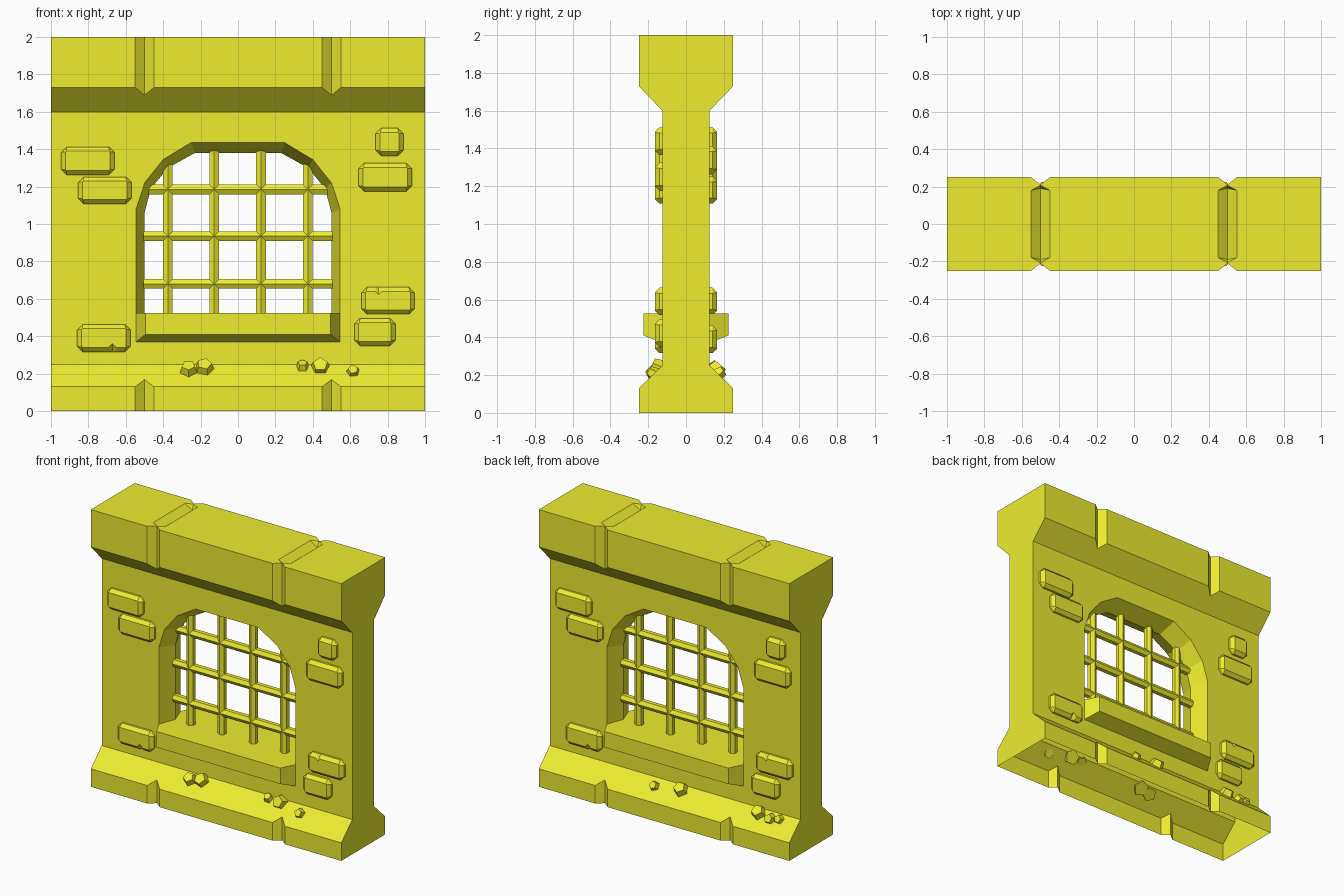
import bpy, bmesh, random
from math import radians, pi, cos, sin
from mathutils import Vector, Matrix

if "Cube" in bpy.data.objects:
    bpy.data.objects.remove(bpy.data.objects["Cube"])

random.seed(4)
paint = bpy.data.materials.new("yellow_paint")
paint.diffuse_color = (0.85, 0.85, 0.03, 1)
paint.use_nodes = True
paint.node_tree.nodes["Principled BSDF"].inputs["Base Color"].default_value = paint.diffuse_color


def finish(name, bm):
    bmesh.ops.recalc_face_normals(bm, faces=bm.faces[:])
    me = bpy.data.meshes.new(name)
    bm.to_mesh(me)
    bm.free()
    ob = bpy.data.objects.new(name, me)
    me.materials.append(paint)
    bpy.context.collection.objects.link(ob)
    return ob


def loft(name, rings):
    """Closed solid through rings that share a point count."""
    bm = bmesh.new()
    rows = [[bm.verts.new(p) for p in r] for r in rings]
    n = len(rows[0])
    for a, b in zip(rows, rows[1:]):
        for i in range(n):
            j = (i + 1) % n
            bm.faces.new((a[i], a[j], b[j], b[i]))
    bm.faces.new(rows[0])
    bm.faces.new(rows[-1])
    return finish(name, bm)


def hull(name, pts):
    bm = bmesh.new()
    for p in pts:
        bm.verts.new(p)
    bmesh.ops.convex_hull(bm, input=bm.verts[:])
    return finish(name, bm)


def cut(ob, cutter):
    cutter.hide_render = True
    m = ob.modifiers.new("cut", 'BOOLEAN')
    m.operation, m.solver, m.object = 'DIFFERENCE', 'EXACT', cutter
    bpy.context.view_layer.objects.active = ob
    bpy.ops.object.modifier_apply(modifier=m.name)
    bpy.data.objects.remove(cutter)


# Wall: one side profile swept along x
half = [(.25, 0), (.25, .13), (.125, .25), (.125, 1.6), (.25, 1.73), (.25, 2)]
profile = half + [(-y, z) for y, z in reversed(half)]
wall = loft("wall", [[(x, y, z) for y, z in profile] for x in (-1, 1)])

# Arched window, narrowing to the middle of the wall
outer = [(.545, .42), (.545, 1.08), (.50, 1.22), (.40, 1.345), (.25, 1.435)]
inner = [(.50, .45), (.50, 1.06), (.465, 1.19), (.375, 1.30), (.23, 1.38)]
wide = [(a + (a - c) * .2, b + (b - d) * .2)
        for (a, b), (c, d) in zip(outer, inner)]


def arch(pts, y):
    return [(x, y, z) for x, z in pts] + [(-x, y, z) for x, z in reversed(pts)]


cut(wall, loft("window_cutter", [arch(wide, -.15), arch(inner, 0), arch(wide, .15)]))

# Joint grooves on both faces and across the top
for gx in (-.5, .5):
    for s in (-1, 1):
        tri = [(gx - .0625, s * .26), (gx, s * .21), (gx + .0625, s * .26)]
        cut(wall, loft("groove_cutter", [[(x, y, z) for x, y in tri]
                                         for z in (-.1, 2.1)]))
    pts = [(gx, s * .19, 1.96) for s in (-1, 1)]
    for z in (2, 2.05):
        for s in (-1, 1):
            pts += [(gx, s * .207, z), (gx - .05, s * .18, z), (gx + .05, s * .18, z)]
    cut(wall, hull("top_groove_cutter", pts))

# The underside is open
bm = bmesh.new()
bm.from_mesh(wall.data)
under = [f for f in bm.faces if all(v.co.z < .001 for v in f.verts)]
bmesh.ops.delete(bm, geom=under, context='FACES')
bm.to_mesh(wall.data)
bm.free()


# Window sill with tapered ends and underside
def sill_ring(y, w, z):
    return [(-w, y, z), (w, y, z), (w, y, .525), (-w, y, .525)]


loft("window_sill", [sill_ring(-.225, .495, .41), sill_ring(-.125, .545, .37),
                     sill_ring(.125, .545, .37), sill_ring(.225, .495, .41)])


# Grille of six-sided bars, an edge facing front
def bar(name, axis, pos, a, b):
    rings = []
    for t in (a, b):
        ring = []
        for i in range(6):
            u, y = .03 * sin(i * pi / 3), .03 * cos(i * pi / 3)
            ring.append((t, y, pos + u) if axis == 'x' else (pos + u, y, t))
        rings.append(ring)
    loft(name, rings)


for x, top in ((-.375, 1.32), (-.127, 1.4), (.123, 1.4), (.373, 1.32)):
    bar("upright_bar", 'z', x, .5, top)
for z in (.68, .935, 1.185):
    bar("cross_bar", 'x', z, -.505, .505)


# Raised bricks, repeated on the back by a half turn
def octagon(w, h, c):
    return [(w, h - c), (w - c, h), (c - w, h), (-w, h - c),
            (-w, c - h), (c - w, -h), (w - c, -h), (w, c - h)]


def brick(x, z, w, h, s, chip=None):
    layers = [(.11, 0, .03), (.14, 0, .03), (.163, .023, .004)]
    ob = loft("brick", [[(s * (x + a), -s * y, z + b)
                         for a, b in octagon(w / 2 - i, h / 2 - i, c)]
                        for y, i, c in layers])
    if chip:
        c = Vector((s * (x + chip[0]), -s * .168, z + chip[1]))
        r = .05
        cut(ob, hull("chip_cutter", [c + Vector(d) * r * k for d in
                     ((1, 0, 0), (0, .8, 0), (0, 0, 1)) for k in (-1, 1)]))


bricks = [(-.803, 1.338, .285, .15, None), (-.712, 1.18, .285, .145, None),
          (.81, 1.438, .15, .148, None), (.787, 1.25, .285, .15, None),
          (.802, .59, .285, .145, (-.05, .075)), (.732, .422, .22, .147, None),
          (-.717, .39, .285, .148, (.045, -.073))]
for s in (-1, 1):
    for x, z, w, h, chip in bricks:
        brick(x, z, w, h, s, chip)


# Five-sided rubble stones on the sloping ledges (x, z, radius)
def stone(x, z, r, s):
    bm = bmesh.new()
    bmesh.ops.create_cone(bm, cap_ends=True, segments=5, radius1=r,
                          radius2=r * .72, depth=r * 1.1)
    y = -(.125 + (.25 - z) * 1.04)
    tilt = Matrix.Rotation(radians(46 + random.uniform(-12, 22)), 4, 'X')
    spin = Matrix.Rotation(random.uniform(0, 2 * pi), 4, 'Z')
    turn = Matrix.Rotation(0 if s > 0 else pi, 4, 'Z')
    bm.transform(turn @ Matrix.Translation((x, y - .008, z + .008)) @ tilt @ spin)
    finish("stone", bm)


for x, z, r in ((-.265, .215, .052), (-.18, .225, .056), (.345, .235, .036),
                (.44, .23, .056), (.615, .205, .038)):
    stone(x, z, r, 1)
for x, z, r in ((-.13, .205, .038), (.07, .225, .056), (.69, .225, .056),
                (.79, .21, .042), (.855, .22, .036)):
    stone(x, z, r, -1)
